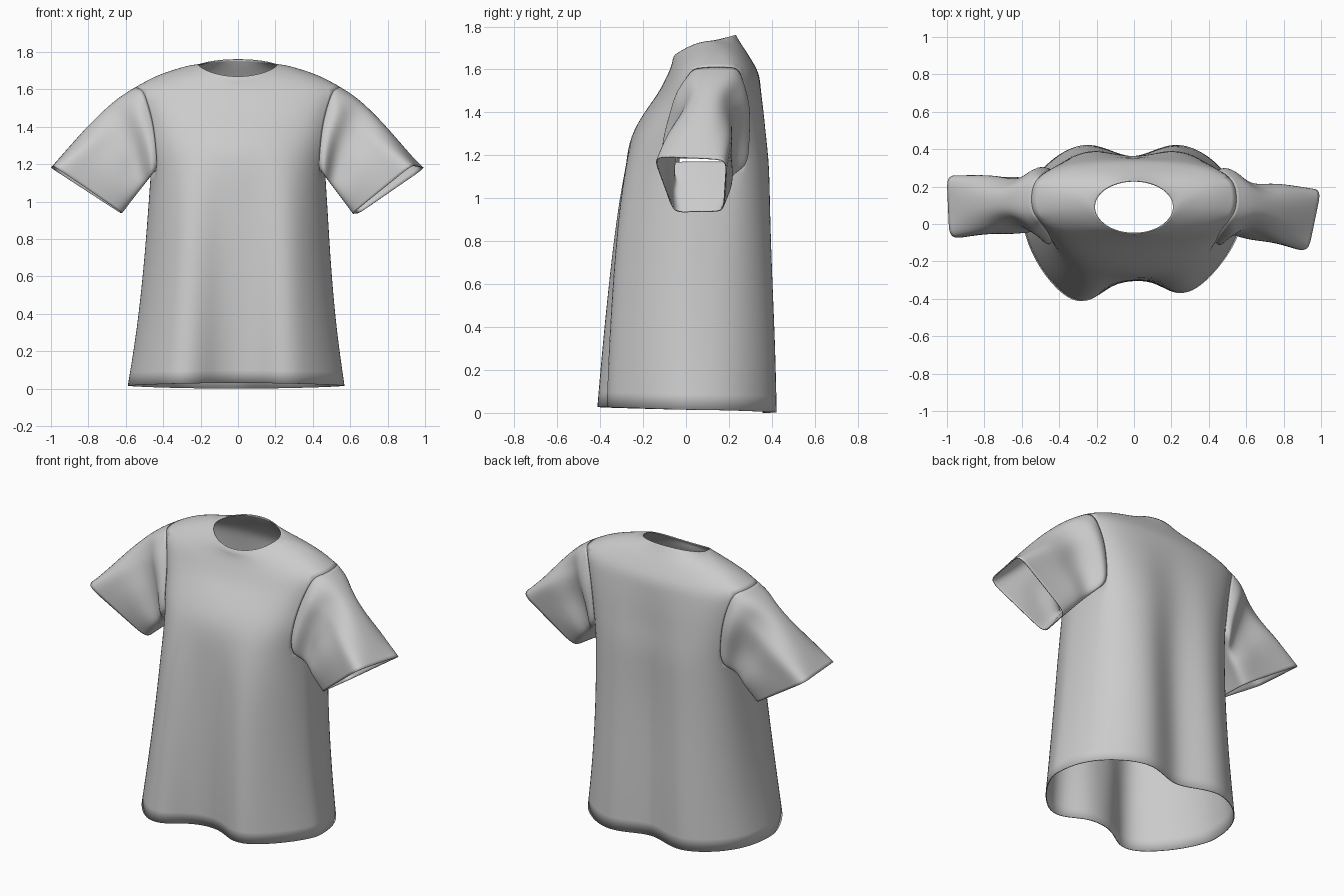
import bpy, bmesh, math
from mathutils import Vector

if "Cube" in bpy.data.objects:
    bpy.data.objects.remove(bpy.data.objects["Cube"])

N = 32          # columns round the body
SLEEVE = 8      # sleeve rings

# Body levels: half width, side y, front depth, front valley, front power,
# back depth, back valley, back power, z at front / side / back
LEVELS = [
    (.58, .00, .50, .21, 1.35, .48, .135, .85, .03, .015, .0),
    (.535, .00, .485, .185, 1.3, .475, .13, .8, .30, .30, .30),
    (.50, .01, .465, .155, 1.3, .445, .115, .72, .65, .65, .65),
    (.48, .03, .44, .12, 1.2, .405, .09, .62, .95, .95, .95),
    (.465, .06, .40, .06, .95, .36, .06, .52, 1.15, 1.17, 1.15),
    (.475, .08, .35, .01, .75, .315, .045, .45, 1.29, 1.30, 1.29),
    (.49, .10, .285, 0, .68, .275, .025, .42, 1.41, 1.42, 1.41),
    (.52, .11, .235, 0, .68, .245, .01, .45, 1.49, 1.53, 1.51),
    (.55, .13, .22, 0, .75, .21, 0, .6, 1.56, 1.61, 1.58),
    (.45, .14, .212, 0, .8, .165, 0, .75, 1.60, 1.668, 1.64),
    (.34, .145, .207, 0, .8, .135, 0, .8, 1.63, 1.705, 1.68),
    (.25, .12, .18, 0, 1, .13, 0, 1, 1.65, 1.73, 1.725),
    (.21, .09, .14, 0, 1, .14, 0, 1, 1.667, 1.728, 1.76),
]
HOLE_LOW, HOLE_TOP = 4, 8


def body_point(row, col):
    w, y0, f, vf, pf, b, vb, pb, zf, zs, zb = LEVELS[row]
    a = 2 * math.pi * col / N
    c, s = math.cos(a), math.sin(a)
    if abs(s) < 1e-6:
        s = 0.0
    x = w * c
    if s < 0:
        skew = 1 - .2 * x * max(0, 1 - zs / 1.2)
        y = y0 - f * abs(s) ** pf * skew + vf * math.exp(-(abs(x) / .2) ** 3)
        ze = zf
    else:
        y = y0 + b * abs(s) ** pb - vb * math.exp(-(x / .16) ** 2)
        ze = zb
    shift = -.01 * max(0, 1 - zs)
    return Vector((x + shift, y, zs + (ze - zs) * abs(s) ** 1.5))


def loft(name, rings, skip=lambda r, c: False):
    """Skin closed rings into a smooth, thin cloth object."""
    bm = bmesh.new()
    vs = [[bm.verts.new(p) for p in ring] for ring in rings]
    n = len(rings[0])
    for r in range(len(rings) - 1):
        for c in range(n):
            if not skip(r, c):
                d = (c + 1) % n
                bm.faces.new((vs[r][c], vs[r][d], vs[r + 1][d], vs[r + 1][c]))
    bmesh.ops.delete(bm, geom=[v for v in bm.verts if not v.link_faces], context='VERTS')
    me = bpy.data.meshes.new(name)
    bm.to_mesh(me)
    bm.free()
    for p in me.polygons:
        p.use_smooth = True
    ob = bpy.data.objects.new(name, me)
    bpy.context.collection.objects.link(ob)
    sub = ob.modifiers.new("smooth", 'SUBSURF')
    sub.levels = sub.render_levels = 2
    sol = ob.modifiers.new("cloth", 'SOLIDIFY')
    sol.thickness, sol.offset = .006, 0
    return ob


# Torso up to the neck edge, open at hem, neck and armholes
def in_armhole(r, c):
    return HOLE_LOW <= r < HOLE_TOP and c in (0, 1, N - 2, N - 1, 14, 15, 16, 17)


rows = [[body_point(r, c) for c in range(N)] for r in range(len(LEVELS))]
loft("torso", rows, in_armhole)


# Sleeves run from the armhole edge to a four-cornered cuff
def sleeve(name, cols, corners, side):
    up = range(HOLE_LOW, HOLE_TOP)
    down = range(HOLE_TOP, HOLE_LOW, -1)
    edge = [rows[HOLE_TOP][c] for c in cols[:4]]
    edge += [rows[r][cols[4]] for r in down]
    edge += [rows[HOLE_LOW][c] for c in cols[:0:-1]]
    edge += [rows[r][cols[0]] for r in up]
    q = [Vector(p) for p in corners]
    cuff = [q[k].lerp(q[(k + 1) % 4], j / 4) for k in range(4) for j in range(4)]
    rings = []
    for i in range(SLEEVE + 1):
        t = i / SLEEVE
        ring = []
        for j in range(16):
            p = edge[j].lerp(cuff[j], t)
            crown = max(0, math.cos((j - 2) * math.pi / 8))
            flank = math.sin((j - 2) * math.pi / 8)
            arch = math.sin(math.pi * t ** .7) if i < SLEEVE else 0
            p += Vector((side * .02, 0, .02)) * crown ** 2 * arch
            if j in (0, 4):                      # rounded tent-like top
                p += Vector((-side * .03, 0, -.04)) * arch
            # puckers beside the armhole seam, then a waist
            puff = .045 * math.exp(-((t - .12) / .07) ** 2) - .035 * math.exp(-((t - .38) / .18) ** 2)
            if 0 < i < SLEEVE:
                p.y += puff * flank
                p.y += .012 * math.sin(j * 2.4 + 5 * t) * arch * abs(flank)
            ring.append(p)
        rings.append(ring)
    loft(name, rings)


sleeve("right_sleeve", [30, 31, 0, 1, 2],
       [(.93, -.15, 1.195), (1.0, .19, 1.18), (.65, .175, .94), (.61, -.055, .935)], 1)
sleeve("left_sleeve", [18, 17, 16, 15, 14],
       [(-.985, -.08, 1.19), (-1.0, .265, 1.18), (-.63, .22, .94), (-.62, -.02, .94)], -1)
